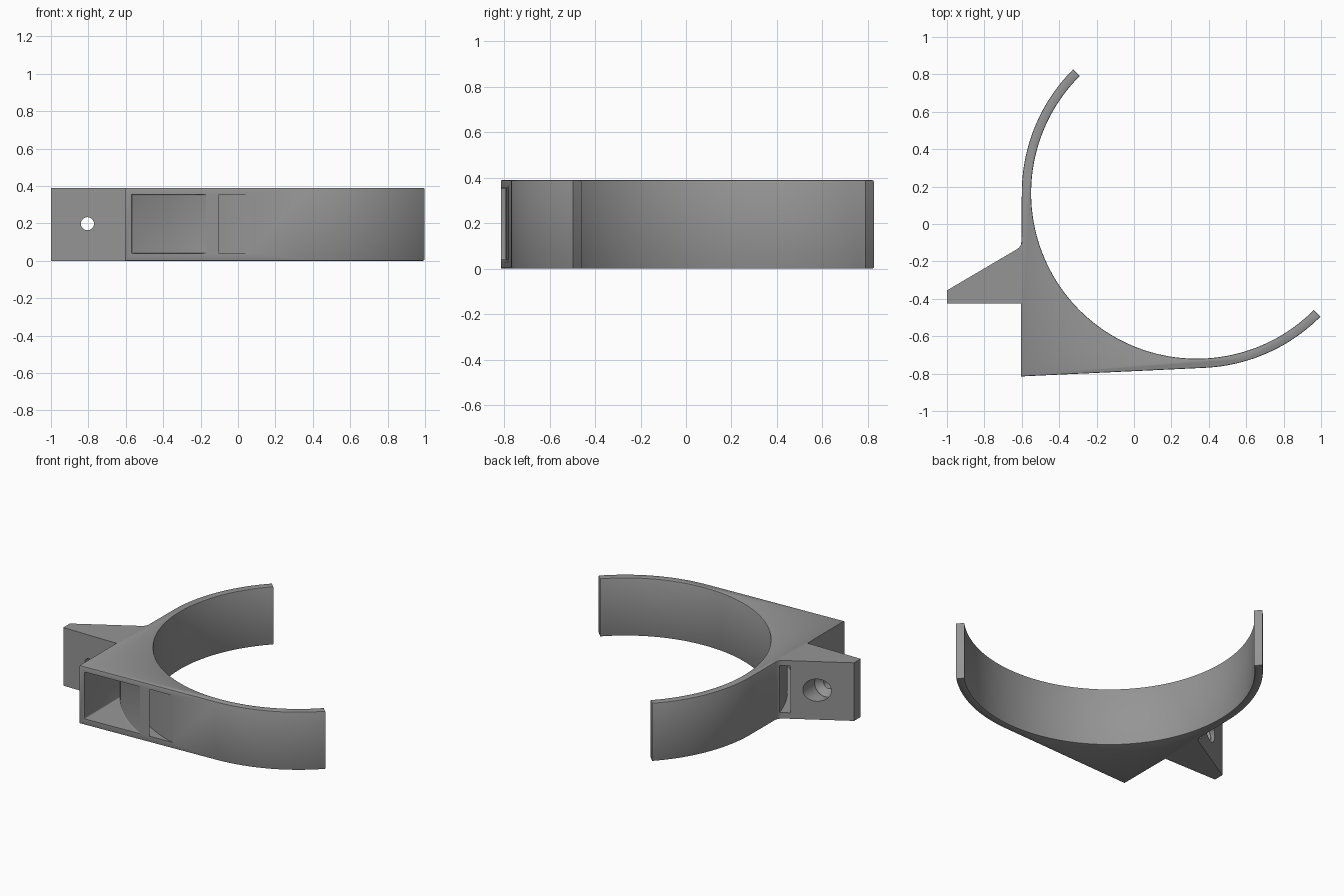
import bpy, bmesh, math
from mathutils import Vector

if "Cube" in bpy.data.objects:
    bpy.data.objects.remove(bpy.data.objects["Cube"])

CX, CY = 0.335, 0.165            # ring centre
R_IN, R_OUT, H = 0.885, 0.935, 0.39


def arc(r, a0, a1, n):
    return [(CX + r * math.cos(math.radians(a0 + (a1 - a0) * i / n)),
             CY + r * math.sin(math.radians(a0 + (a1 - a0) * i / n))) for i in range(n + 1)]


def extrude(name, pts, z0, z1):
    """Prism from a plan outline."""
    bm = bmesh.new()
    base = bm.faces.new([bm.verts.new((x, y, z0)) for x, y in pts])
    top = bmesh.ops.extrude_face_region(bm, geom=[base])["geom"]
    bmesh.ops.translate(bm, vec=(0, 0, z1 - z0),
                        verts=[v for v in top if isinstance(v, bmesh.types.BMVert)])
    bmesh.ops.recalc_face_normals(bm, faces=bm.faces)
    return link(name, bm)


def link(name, bm):
    me = bpy.data.meshes.new(name)
    bm.to_mesh(me)
    bm.free()
    ob = bpy.data.objects.new(name, me)
    bpy.context.collection.objects.link(ob)
    return ob


def cylinder(name, r0, r1, y0, y1, x, z):
    """Cylinder or cone along y, radius r0 at y0 and r1 at y1."""
    bm = bmesh.new()
    bmesh.ops.create_cone(bm, cap_ends=True, segments=32, radius1=r0, radius2=r1, depth=y1 - y0)
    for v in bm.verts:
        a, b, c = v.co
        v.co = Vector((x + a, (y0 + y1) / 2 + c, z - b))
    return link(name, bm)


def cut(body, cutter):
    cutter.hide_render = True
    mod = body.modifiers.new("cut", "BOOLEAN")
    mod.operation, mod.solver, mod.object = "DIFFERENCE", "EXACT", cutter
    dg = bpy.context.evaluated_depsgraph_get()
    me = bpy.data.meshes.new_from_object(body.evaluated_get(dg))
    body.modifiers.clear()
    body.data = me
    bpy.data.objects.remove(cutter)


# Body outline: open ring, straight back, filleted arm, notch, foot
outline = arc(R_OUT, 135, 180, 20)
outline += [(-0.602, -0.095), (-0.605, -0.112), (-0.613, -0.125), (-0.628, -0.136)]
outline += [(-1.0, -0.355), (-1.0, -0.425), (-0.605, -0.425), (-0.605, -0.815)]
outline += arc(R_OUT, 272.3, 315, 20)
outline += arc(R_IN, 315, 135, 90)
body = extrude("ring_bracket", outline, 0, H)

# Soften the ring and foot rims, leaving the arm and notch crisp
bm = bmesh.new()
bm.from_mesh(body.data)


def on_rim(e):
    a, b = (v.co for v in e.verts)
    if abs(a.z - b.z) > 0.01:
        return False
    m = (a + b) / 2
    return m.x > -0.604 or m.y > -0.105


bmesh.ops.bevel(bm, geom=[e for e in bm.edges if on_rim(e)], offset=0.01,
                segments=2, profile=0.5, affect="EDGES", clamp_overlap=True)
bm.to_mesh(body.data)
bm.free()

# Curved strap channel from the front slot to the arm root
cut(body, extrude("channel_cutter",
                  arc(0.987, 188, 266, 60) + arc(1.052, 266, 188, 60), 0.04, 0.355))

# Rounded pocket with a curved floor in the front
pocket = extrude("pocket_cutter",
                 arc(1.085, 213.5, 258, 40) + [(0.11, -0.95), (-0.57, -0.95)], 0.04, 0.355)
bev = pocket.modifiers.new("round", "BEVEL")
bev.width, bev.segments, bev.limit_method, bev.angle_limit = 0.03, 4, "ANGLE", math.radians(30)
bpy.context.view_layer.update()
cut(body, pocket)

# Screw hole with counterbore and tapered seat
cut(body, cylinder("hole_cutter", 0.035, 0.035, -0.5, -0.1, -0.805, 0.198))
cut(body, cylinder("seat_cutter", 0.035, 0.075, -0.36, -0.32, -0.805, 0.198))
cut(body, cylinder("bore_cutter", 0.075, 0.075, -0.321, -0.1, -0.805, 0.198))

# Material and shading
mat = bpy.data.materials.new("mid_grey")
mat.diffuse_color = (0.30, 0.30, 0.30, 1)
mat.use_nodes = True
mat.node_tree.nodes["Principled BSDF"].inputs["Base Color"].default_value = mat.diffuse_color
body.data.materials.clear()
body.data.materials.append(mat)
bpy.context.view_layer.objects.active = body
body.select_set(True)
bpy.ops.object.shade_smooth_by_angle(angle=math.radians(25))
